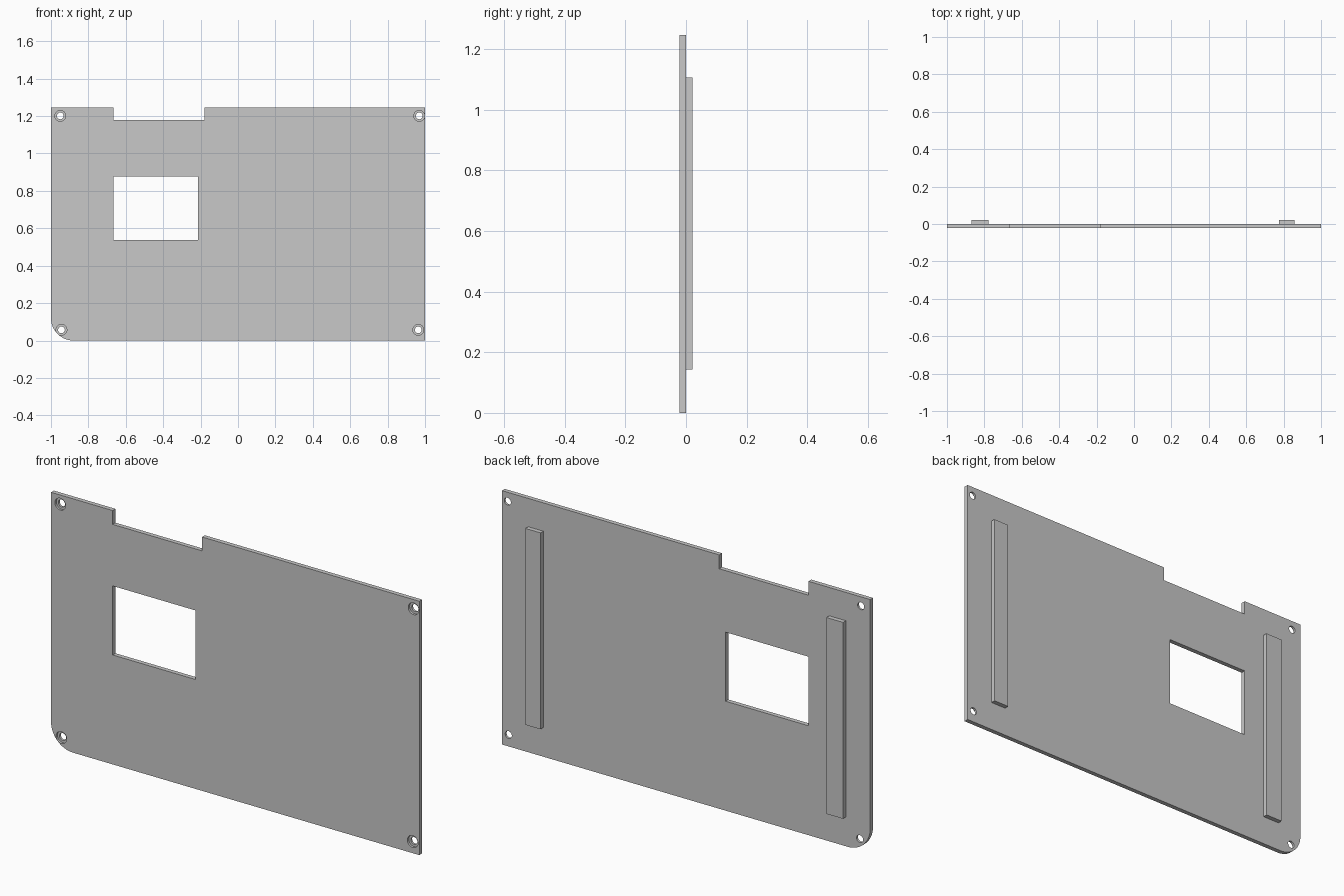
import bpy
import bmesh
from math import sin, cos, radians

if "Cube" in bpy.data.objects:
    bpy.data.objects.remove(bpy.data.objects["Cube"], do_unlink=True)

FRONT, SEAT, BACK, RIB_BACK = -0.022, -0.011, 0.0, 0.022
HEIGHT = 1.246

grey = bpy.data.materials.new("light grey")
grey.use_nodes = True
colour = (0.58, 0.58, 0.58, 1)
grey.diffuse_color = colour
grey.node_tree.nodes["Principled BSDF"].inputs["Base Color"].default_value = colour


def prism(name, outline, y0, y1):
    """Extrude an (x, z) outline from y0 back to y1."""
    bm = bmesh.new()
    face = bm.faces.new([bm.verts.new((x, y0, z)) for x, z in outline])
    new = bmesh.ops.extrude_face_region(bm, geom=[face])["geom"]
    moved = [v for v in new if isinstance(v, bmesh.types.BMVert)]
    bmesh.ops.translate(bm, verts=moved, vec=(0, y1 - y0, 0))
    bmesh.ops.recalc_face_normals(bm, faces=bm.faces)
    mesh = bpy.data.meshes.new(name)
    bm.to_mesh(mesh)
    bm.free()
    mesh.materials.append(grey)
    obj = bpy.data.objects.new(name, mesh)
    bpy.context.collection.objects.link(obj)
    return obj


def rect(x0, x1, z0, z1):
    return [(x0, z0), (x1, z0), (x1, z1), (x0, z1)]


def arc(x, z, r, start, end, steps):
    angles = [radians(start + (end - start) * i / steps) for i in range(steps + 1)]
    return [(x + r * cos(a), z + r * sin(a)) for a in angles]


def cut(target, cutter):
    mod = target.modifiers.new("cut", "BOOLEAN")
    mod.operation = "DIFFERENCE"
    mod.solver = "EXACT"
    mod.object = cutter
    bpy.context.view_layer.objects.active = target
    bpy.ops.object.modifier_apply(modifier=mod.name)
    bpy.data.objects.remove(cutter, do_unlink=True)


# Plate with one rounded corner and a notch in its top edge
radius = 0.12
outline = arc(radius - 1, radius, radius, 180, 270, 16)
outline += [(1, 0), (1, HEIGHT), (-0.18, HEIGHT), (-0.18, 1.178),
            (-0.665, 1.178), (-0.665, HEIGHT), (-1, HEIGHT)]
plate = prism("plate", outline, FRONT, BACK)

# Window opening
cut(plate, prism("window_cutter", rect(-0.665, -0.215, 0.537, 0.876), -0.1, 0.1))

# Screw holes with a wider recess on the front
for x, z in ((-0.95, 1.201), (0.969, 1.201), (-0.944, 0.057), (0.964, 0.057)):
    for r, depth in ((0.029, SEAT), (0.018, 0.1)):
        circle = arc(x, z, r, 0, 360, 32)[:-1]
        cut(plate, prism("hole_cutter", circle, -0.1, depth))

# Mounting ribs on the back
prism("right_rib", rect(-0.868, -0.778, 0.143, 1.107), BACK, RIB_BACK)
prism("left_rib", rect(0.775, 0.857, 0.143, 1.107), BACK, RIB_BACK)

# Smooth the round walls, keep the edges sharp
bpy.ops.object.select_all(action="DESELECT")
plate.select_set(True)
bpy.context.view_layer.objects.active = plate
bpy.ops.object.shade_smooth_by_angle(angle=radians(30))
